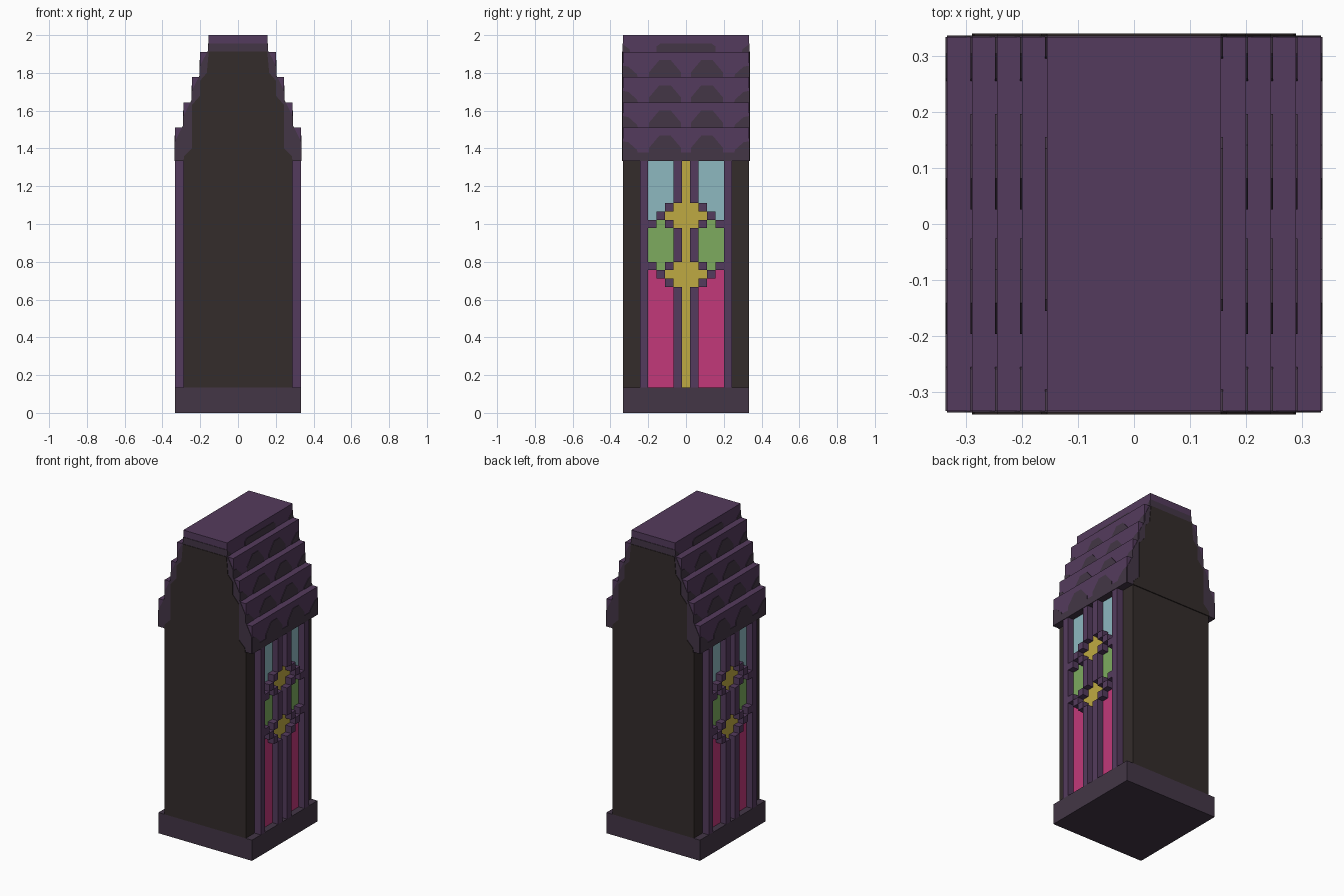
import bpy
import bmesh

cube = bpy.data.objects.get("Cube")
if cube:
    bpy.data.objects.remove(cube, do_unlink=True)

U = 2 / 45          # one block
HALF = 7.5 * U      # half of the footprint
SKIN = 0.003        # thickness of painted plates


def material(name, code):
    """Flat material from an sRGB hex code."""
    def linear(c):
        return c / 12.92 if c <= 0.04045 else ((c + 0.055) / 1.055) ** 2.4
    rgb = [linear(int(code[i:i + 2], 16) / 255) for i in (0, 2, 4)]
    mat = bpy.data.materials.new(name)
    mat.use_nodes = True
    mat.diffuse_color = (*rgb, 1)
    bsdf = mat.node_tree.nodes["Principled BSDF"]
    bsdf.inputs["Base Color"].default_value = (*rgb, 1)
    bsdf.inputs["Roughness"].default_value = 0.9
    return mat


PURPLE = material("purple", "543B5D")
PLUM = material("dark plum", "433646")
BROWN = material("dark brown", "342C2B")
GOLD = material("gold", "BFAA42")
SKY = material("sky blue", "8DB8C0")
GREEN = material("green", "7DAB5F")
PINK = material("pink", "C2397A")


def part(name, mat, prisms):
    """One object from prisms: (axis, outline, start, end) along x or y."""
    bm = bmesh.new()
    for axis, outline, start, end in prisms:
        def place(p, d):
            return (d, p[0], p[1]) if axis == "x" else (p[0], d, p[1])
        a = [bm.verts.new(place(p, start)) for p in outline]
        b = [bm.verts.new(place(p, end)) for p in outline]
        bm.faces.new(a)
        bm.faces.new(b[::-1])
        for i in range(len(a)):
            j = (i + 1) % len(a)
            bm.faces.new((a[j], a[i], b[i], b[j]))
    bmesh.ops.recalc_face_normals(bm, faces=bm.faces)
    mesh = bpy.data.meshes.new(name)
    bm.to_mesh(mesh)
    bm.free()
    mesh.materials.append(mat)
    obj = bpy.data.objects.new(name, mesh)
    bpy.context.collection.objects.link(obj)
    return obj


def rect(a0, a1, z0, z1):
    return [(a0, z0), (a1, z0), (a1, z1), (a0, z1)]


def symmetric(half):
    """Close an outline by mirroring its right half."""
    return half + [(-a, z) for a, z in reversed(half)]


def slab(half_width, k0, k1):
    return ("y", rect(-half_width, half_width, k0 * U, k1 * U), -HALF, HALF)


# Base and walls
part("base", PLUM, [slab(HALF, 0, 3)])
part("walls", BROWN, [slab(6.5 * U, 3, 30)])

# Stepped roof, with a plum underside
steps = [(7.5, 30, 34), (6.5, 34, 37), (5.5, 37, 40), (4.5, 40, 43), (3.5, 43, 45)]
for n, (w, k0, k1) in enumerate(steps):
    step = part(f"roof_step_{n + 1}", PURPLE, [slab(w * U, k0, k1)])
    step.data.materials.append(PLUM)
    for face in step.data.polygons:
        if face.normal.z < -0.5:
            face.material_index = 1

# Painted gable bands on the front and back
plum_half = []
for w, k0, k1 in steps:
    start = k0 * U if k0 == 30 else k0 * U + 0.015
    top = (k0 + 1) * U if k0 == 43 else (k1 - 3) * U + 0.06
    plum_half += [(w * U, start), (w * U, top)]
brown_half = [(0.289, 1.333), (0.285, 1.36), (0.244, 1.40), (0.244, 1.63),
              (0.2, 1.68), (0.2, 1.76), (0.165, 1.80), (0.155, 1.912)]
for name, s in (("front", -1), ("back", 1)):
    part(f"{name}_gable_band", PLUM,
         [("y", symmetric(plum_half), s * HALF, s * (HALF + SKIN))])
    part(f"{name}_gable_panel", BROWN,
         [("y", symmetric(brown_half), s * HALF, s * (HALF + 2 * SKIN))])

# Scalloped tile shadows painted on the sides of the roof
bump = symmetric([(0.085, 0), (0.085, 0.025), (0.03, 0.09)])
corner = [(HALF, 0), (HALF, 0.06), (0.305, 0.055), (0.26, 0.015), (0.255, 0)]
for name, s in (("left", 1), ("right", -1)):
    prisms = []

    def paint(outline, w, z, shift=0, flip=1):
        pts = [(flip * (a + shift), b + z) for a, b in outline]
        prisms.append(("x", pts, s * w * U, s * (w * U + SKIN)))

    for w, k0, k1 in steps[:-1]:
        z = (k1 - 3) * U
        for flip in (-1, 1):
            paint(bump, w, z, 0.111, flip)
            paint(corner, w, z, 0, flip)
    paint(rect(-HALF, HALF, 0, U), 7.5, 30 * U)
    paint(symmetric([(0.155, 0), (0.155, 0.03), (0.135, U)]), 3.5, 43 * U)
    for flip in (-1, 1):
        paint([(HALF, 0), (HALF, 0.04), (0.3, 0.015), (0.295, 0)], 3.5, 43 * U, 0, flip)
    part(f"{name}_roof_scallops", PLUM, prisms)

# Windows: each column from the middle outward, blocks listed from the bottom up
# F frame, Y gold, K pink, G green, S sky
columns = [
    "Y" * 27,
    "F" * 12 + "YYY" + "FFFF" + "YYY" + "F" * 5,
    "K" * 12 + "FYF" + "GGGG" + "FYF" + "S" * 5,
    "K" * 13 + "F" + "G" * 6 + "F" + "S" * 6,
    "K" * 14 + "F" + "GGGG" + "F" + "S" * 7,
    "F" * 27,
]
kinds = {"F": ("window_frame", PURPLE, U), "Y": ("gold_tracery", GOLD, SKIN),
         "K": ("pink_glass", PINK, SKIN), "G": ("green_glass", GREEN, SKIN),
         "S": ("sky_glass", SKY, SKIN)}
for side, s in (("left", 1), ("right", -1)):
    for key, (name, mat, depth) in kinds.items():
        prisms = []
        for j, col in enumerate(columns):
            k = 0
            while k < len(col):
                run = len(col[k:]) - len(col[k:].lstrip(col[k]))
                if col[k] == key:
                    for c in {j, -j}:
                        box = rect((c - 0.5) * U, (c + 0.5) * U,
                                   (3 + k) * U, (3 + k + run) * U)
                        prisms.append(("x", box, s * 6.5 * U, s * (6.5 * U + depth)))
                k += run
        part(f"{side}_{name}", mat, prisms)
